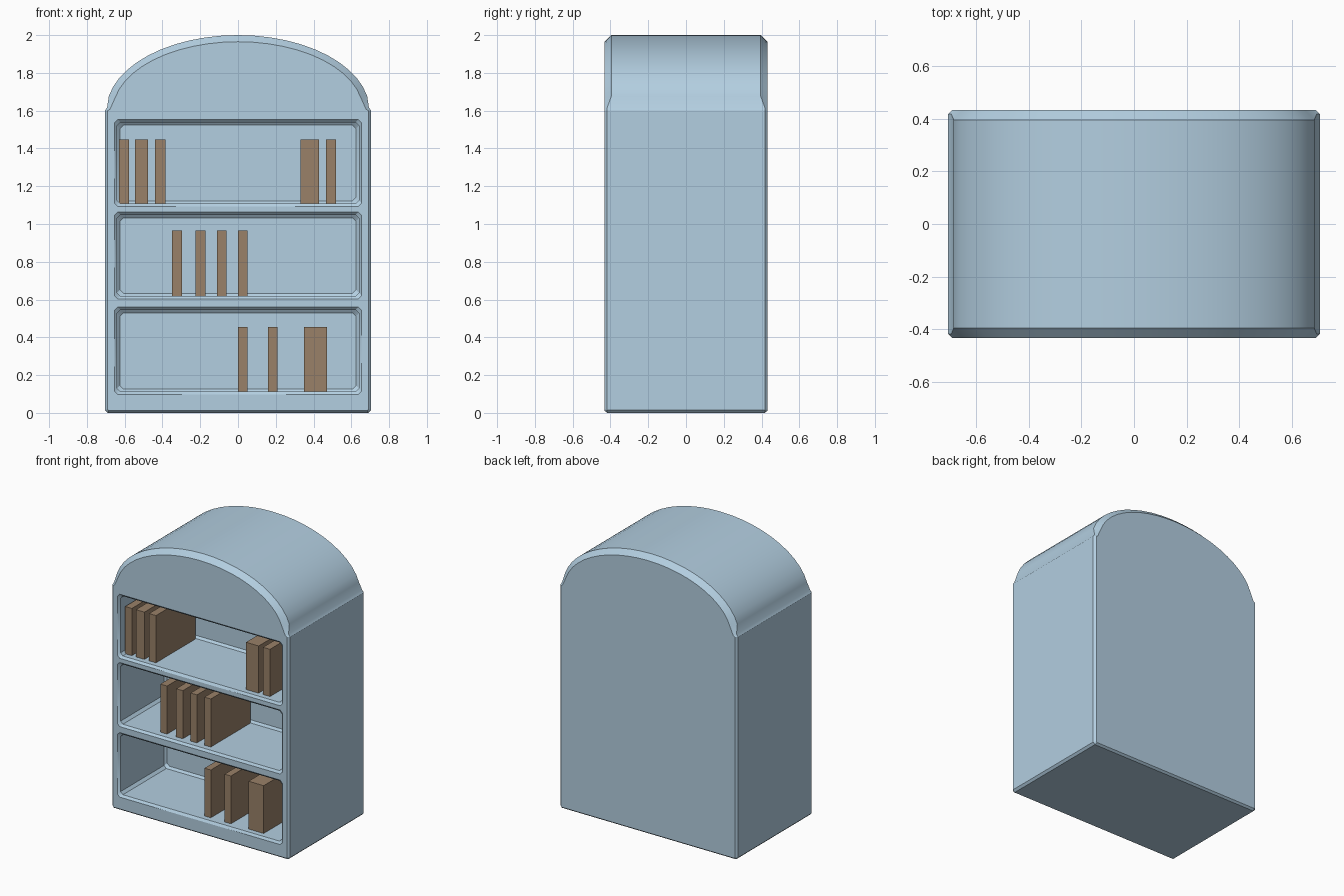
import bpy, bmesh, math

if "Cube" in bpy.data.objects:
    bpy.data.objects.remove(bpy.data.objects["Cube"])


def material(name, rgb):
    m = bpy.data.materials.new(name)
    m.diffuse_color = (*rgb, 1)
    m.use_nodes = True
    m.node_tree.nodes["Principled BSDF"].inputs["Base Color"].default_value = m.diffuse_color
    return m


def loft(name, rings, mat=None):
    """Closed solid through a list of equal-length rings of points."""
    bm = bmesh.new()
    vs = [[bm.verts.new(p) for p in ring] for ring in rings]
    n = len(vs[0])
    for a, b in zip(vs, vs[1:]):
        for i in range(n):
            j = (i + 1) % n
            bm.faces.new((a[i], a[j], b[j], b[i]))
    bm.faces.new(vs[0])
    bm.faces.new(vs[-1])
    bmesh.ops.recalc_face_normals(bm, faces=bm.faces[:])
    me = bpy.data.meshes.new(name)
    bm.to_mesh(me)
    bm.free()
    ob = bpy.data.objects.new(name, me)
    bpy.context.collection.objects.link(ob)
    if mat:
        me.materials.append(mat)
    return ob


blue = material("painted_wood", (0.45, 0.62, 0.75))
brown = material("book_cover", (0.32, 0.22, 0.14))

# Cabinet outline: outer x, z, inset x, z and chamfer depth
half = [(0.69, 0, 0.685, 0.012, 0.015),
        (0.705, 0.015, 0.69, 0.018, 0.015),
        (0.705, 1.60, 0.69, 1.60, 0.015),
        (0.693, 1.617, 0.678, 1.607, 0.015)]
N = 12
for k in range(1, N):
    a = math.radians(4 + 86 * k / N)
    c, s = math.cos(a), math.sin(a)
    half.append((0.697 * c, 1.6 + 0.4 * s, 0.662 * c, 1.6 + 0.365 * s, 0.037))
outline = half + [(0, 2.0, 0, 1.965, 0.037)]
outline += [(-x, z, -xi, zi, d) for x, z, xi, zi, d in reversed(half)]

Y = 0.432
cabinet = loft("cabinet", [
    [(xi, -Y, zi) for x, z, xi, zi, d in outline],
    [(x, -Y + d, z) for x, z, xi, zi, d in outline],
    [(x, Y - d, z) for x, z, xi, zi, d in outline],
    [(xi, Y, zi) for x, z, xi, zi, d in outline]], blue)


# Shelf recesses with flared lips and chamfered inner corners
def rounded_rect(y, grow, z0, z1):
    w, h, c = 0.64 + grow, (z1 - z0) / 2 + grow, 0.018
    m = (z0 + z1) / 2
    pts = [(w, h - c), (w - c, h), (c - w, h), (-w, h - c),
           (-w, c - h), (c - w, -h), (w - c, -h), (w, c - h)]
    return [(x, y, m + z) for x, z in pts]


for z0, z1 in ((0.112, 0.545), (0.618, 1.048), (1.108, 1.538)):
    cutter = loft("recess_cutter", [
        rounded_rect(y, g, z0, z1)
        for y, g in ((-0.452, 0.035), (-0.417, 0), (0.075, 0), (0.09, -0.015))])
    cutter.hide_render = True
    mod = cabinet.modifiers.new("recess", "BOOLEAN")
    mod.operation = "DIFFERENCE"
    mod.solver = "EXACT"
    mod.object = cutter
    bpy.context.view_layer.objects.active = cabinet
    bpy.ops.object.modifier_apply(modifier=mod.name)
    bpy.data.objects.remove(cutter)

bpy.ops.object.select_all(action="DESELECT")
cabinet.select_set(True)
bpy.ops.object.shade_smooth_by_angle(angle=math.radians(30))

# Books: shelf floor, top, and left/right edges of each book
shelves = [
    (0.111, 0.455, [(0, 0.05), (0.16, 0.21), (0.35, 0.47)]),
    (0.62, 0.965, [(-0.35, -0.297), (-0.225, -0.172), (-0.11, -0.06), (0, 0.05)]),
    (1.106, 1.447, [(-0.63, -0.577), (-0.545, -0.477), (-0.44, -0.385),
                    (0.33, 0.43), (0.465, 0.52)])]
for z0, z1, spans in shelves:
    for x0, x1 in spans:
        loft("book", [[(x0, y, z0), (x1, y, z0), (x1, y, z1), (x0, y, z1)]
                      for y in (-0.38, 0.07)], brown)
